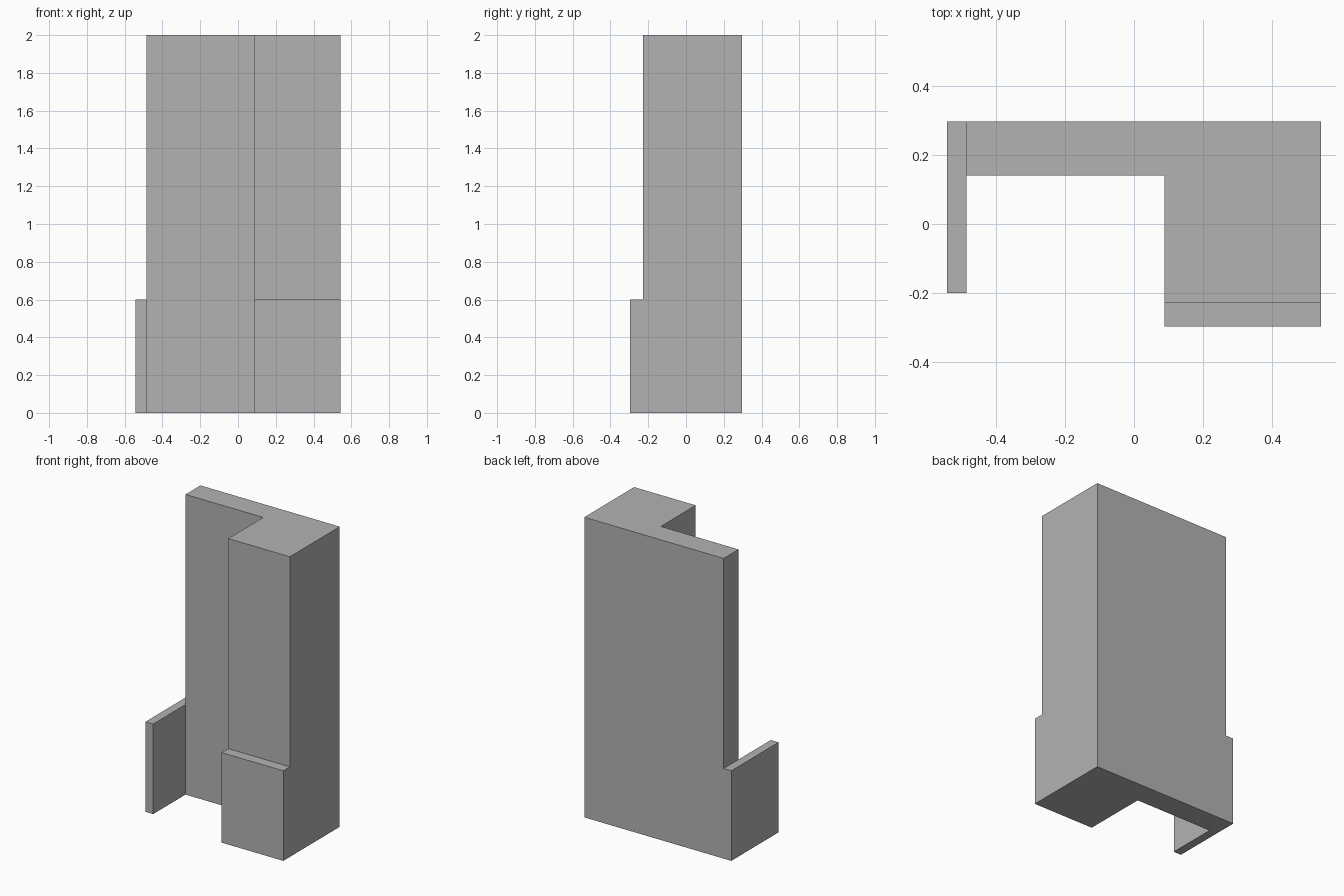
import bpy
import bmesh

cube = bpy.data.objects.get("Cube")
if cube:
    bpy.data.objects.remove(cube, do_unlink=True)

# Main dimensions
HALF_X, HALF_Y = 0.542, 0.297
PANEL_X, PANEL_Y = -0.485, -0.2      # inner face and front end of the low side panel
WALL_Y, COLUMN_X = 0.14, 0.088       # wall front and column inner side
STEP_Y = -0.228                      # column front above the step
LOW, HIGH = 0.6, 2.0

grey = bpy.data.materials.new("plain grey")
grey.use_nodes = True
grey.diffuse_color = (0.45, 0.45, 0.45, 1)
grey.node_tree.nodes["Principled BSDF"].inputs["Base Color"].default_value = grey.diffuse_color

# Footprint of the side panel, wall and column together
outline = [(-HALF_X, HALF_Y), (-HALF_X, PANEL_Y), (PANEL_X, PANEL_Y), (PANEL_X, WALL_Y),
           (COLUMN_X, WALL_Y), (COLUMN_X, -HALF_Y), (HALF_X, -HALF_Y), (HALF_X, HALF_Y)]
bm = bmesh.new()
base = bm.faces.new([bm.verts.new((x, y, 0)) for x, y in outline])

# Low block up to the top of the panel and step
low = bmesh.ops.extrude_face_region(bm, geom=[base])["geom"]
bmesh.ops.translate(bm, vec=(0, 0, LOW),
                    verts=[v for v in low if isinstance(v, bmesh.types.BMVert)])
bmesh.ops.recalc_face_normals(bm, faces=bm.faces)


def top_faces():
    return [f for f in bm.faces if all(abs(v.co.z - LOW) < 1e-4 for v in f.verts)]


# Divide the top into panel, tower and step
for point, normal in (((PANEL_X, 0, 0), (1, 0, 0)), ((0, STEP_Y, 0), (0, 1, 0))):
    faces = top_faces()
    edges = {e for f in faces for e in f.edges}
    verts = {v for f in faces for v in f.verts}
    bmesh.ops.bisect_plane(bm, geom=faces + list(edges) + list(verts), dist=1e-4,
                           plane_co=point, plane_no=normal)

# Raise the L-shaped wall and column
tower = max(top_faces(), key=lambda f: f.calc_area())
raised = bmesh.ops.extrude_discrete_faces(bm, faces=[tower])["faces"]
bmesh.ops.translate(bm, vec=(0, 0, HIGH - LOW), verts=raised[0].verts)

# Merge flat neighbouring faces
bmesh.ops.dissolve_limit(bm, angle_limit=0.01, verts=bm.verts, edges=bm.edges)
bmesh.ops.recalc_face_normals(bm, faces=bm.faces)

mesh = bpy.data.meshes.new("stepped_wall_block")
bm.to_mesh(mesh)
bm.free()
mesh.materials.append(grey)
bpy.context.collection.objects.link(bpy.data.objects.new("stepped_wall_block", mesh))
